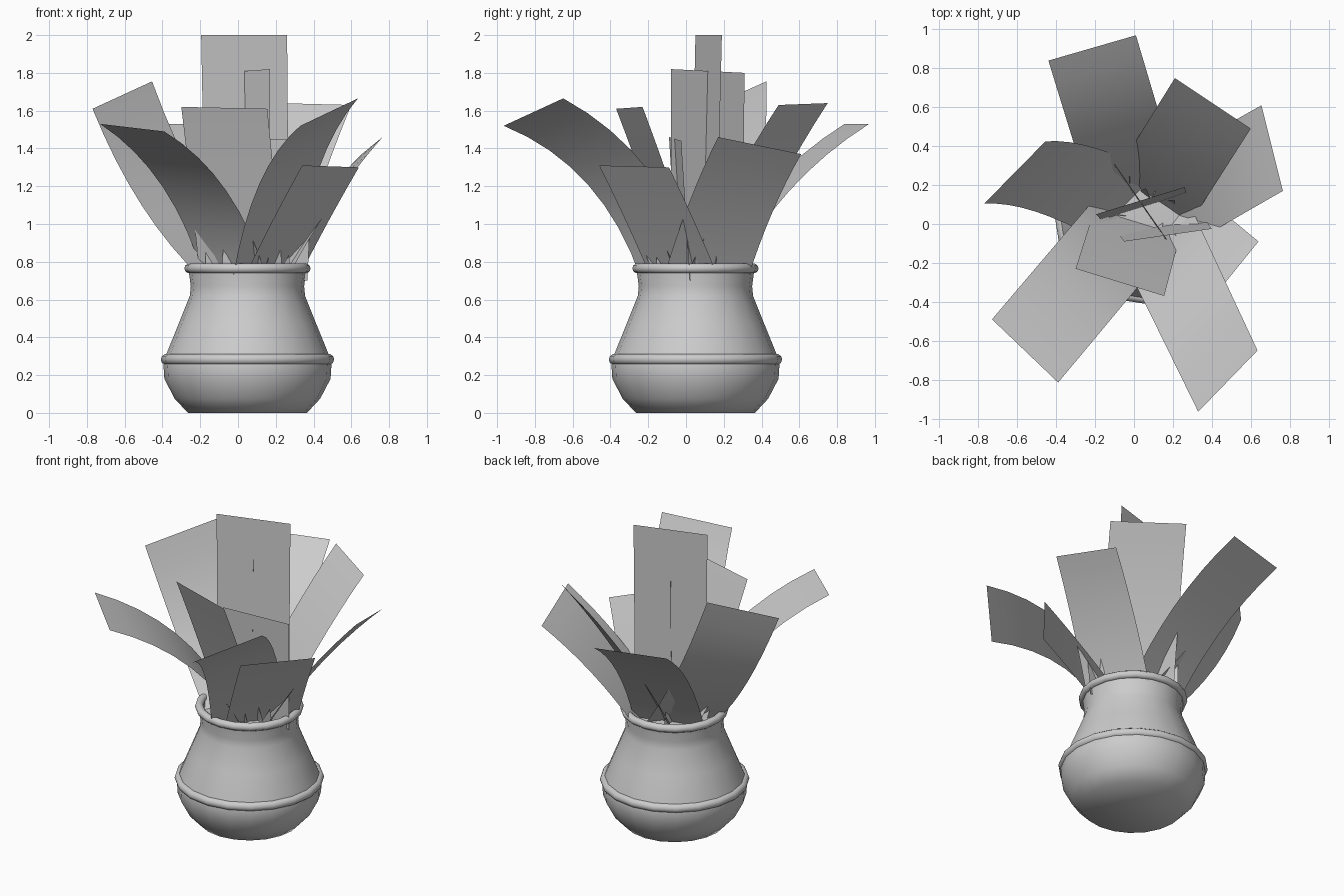
import bpy, bmesh, random
from math import sin, cos, pi, radians
from mathutils import Vector

if "Cube" in bpy.data.objects:
    bpy.data.objects.remove(bpy.data.objects["Cube"])

random.seed(4)
CX, CY = 0.05, 0.05          # pot axis
SIDES = 20


def make_object(name, bm, angle=50):
    mesh = bpy.data.meshes.new(name)
    bm.to_mesh(mesh)
    bm.free()
    obj = bpy.data.objects.new(name, mesh)
    bpy.context.collection.objects.link(obj)
    bpy.ops.object.select_all(action='DESELECT')
    bpy.context.view_layer.objects.active = obj
    obj.select_set(True)
    bpy.ops.object.shade_smooth_by_angle(angle=radians(angle))
    return obj


def lathe(name, profile, closed=False, cap_start=False, cap_end=False):
    bm = bmesh.new()
    rings = [[bm.verts.new((CX + r * cos(2 * pi * i / SIDES), CY + r * sin(2 * pi * i / SIDES), z))
              for i in range(SIDES)] for r, z in profile]
    pairs = list(zip(rings, rings[1:]))
    if closed:
        pairs.append((rings[-1], rings[0]))
    for a, b in pairs:
        for i in range(SIDES):
            j = (i + 1) % SIDES
            bm.faces.new((a[i], a[j], b[j], b[i]))
    if cap_start:
        bm.faces.new(rings[0][::-1])
    if cap_end:
        bm.faces.new(rings[-1])
    return make_object(name, bm)


def ring(name, radius, z, thick):
    profile = [(radius + thick * cos(2 * pi * k / 10), z + thick * sin(2 * pi * k / 10)) for k in range(10)]
    return lathe(name, profile, closed=True)


def leaf(name, base, a, b, bow, sway=(0, 0, 0), steps=8):
    # ribbon swept along a bowed curve, ending at tip corners a and b
    a, b = Vector(a), Vector(b)
    start, tip, tip_side = Vector((*base, 0.7)), (a + b) / 2, (b - a) / 2
    base_side = Vector((tip_side.x, tip_side.y, 0)).normalized() * 0.23
    mid = Vector((start.x + (tip.x - start.x) * (0.5 - bow),
                  start.y + (tip.y - start.y) * (0.5 - bow),
                  start.z + (tip.z - start.z) * (0.5 + bow))) + Vector(sway)
    bm = bmesh.new()
    prev = None
    for k in range(steps + 1):
        t = k / steps
        p = start * (1 - t) ** 2 + mid * 2 * t * (1 - t) + tip * t * t
        s = base_side.lerp(tip_side, t)
        row = [bm.verts.new(p - s), bm.verts.new(p + s)]
        if prev:
            bm.faces.new((prev[0], prev[1], row[1], row[0]))
        prev = row
    return make_object(name, bm)


# Pot body with inner lip, and soil inside
lathe("pot_body", [(0.315, 0), (0.385, 0.075), (0.44, 0.18), (0.445, 0.26), (0.43, 0.31),
                   (0.365, 0.47), (0.305, 0.62), (0.30, 0.67), (0.31, 0.745), (0.31, 0.78),
                   (0.285, 0.77), (0.28, 0.70)], cap_start=True)
lathe("soil", [(0.285, 0.72), (0.14, 0.735)], cap_end=True)
ring("belly_band", 0.43, 0.283, 0.029)
ring("rim", 0.308, 0.765, 0.026)

# Leaves: base xy, two tip corners, bow, optional sideways sway
leaves = [
    ((0.05, 0.09), (-0.195, 0.05, 2.0), (0.26, 0.19, 2.0), 0.0),
    ((0.01, 0.16), (-0.44, 0.84, 1.53), (0.01, 0.97, 1.53), 0.14),
    ((0.09, 0.12), (0.21, 0.75, 1.64), (0.60, 0.49, 1.63), 0.05),
    ((0.20, 0.10), (0.655, 0.61, 1.37), (0.765, 0.17, 1.46), 0.07),
    ((0.17, 0.0), (0.34, -0.46, 1.31), (0.64, -0.09, 1.30), 0.02),
    ((0.13, -0.07), (0.33, -0.965, 1.52), (0.635, -0.65, 1.665), 0.22),
    ((-0.01, 0.0), (-0.73, -0.49, 1.53), (-0.39, -0.815, 1.49), 0.2),
    ((-0.02, 0.08), (-0.77, 0.105, 1.61), (-0.455, 0.425, 1.755), -0.04, (-0.04, 0.10, -0.08)),
    ((0.02, 0.02), (-0.30, -0.23, 1.62), (0.155, -0.37, 1.61), 0.02),
    ((0.03, 0.11), (-0.10, 0.31, 1.80), (0.17, -0.08, 1.82), 0.0),
    ((0.14, -0.01), (-0.05, -0.09, 1.46), (0.40, -0.025, 1.44), 0.0),
]
for n, data in enumerate(leaves):
    leaf(f"leaf_{n + 1}", *data)

# Small pointed sprouts around the soil
bm = bmesh.new()
for n in range(12):
    t = random.uniform(0, 2 * pi)
    r = random.uniform(0.08, 0.22)
    p = Vector((CX + r * cos(t), CY + r * sin(t), 0.72))
    d = random.uniform(0, 2 * pi)
    side = Vector((cos(d), sin(d), 0)) * 0.04
    lean = Vector((cos(t), sin(t), 0)) * 0.04
    bm.faces.new([bm.verts.new(q) for q in
                  (p - side, p + side, p + lean + Vector((0, 0, random.uniform(0.08, 0.2))))])
make_object("sprouts", bm)
